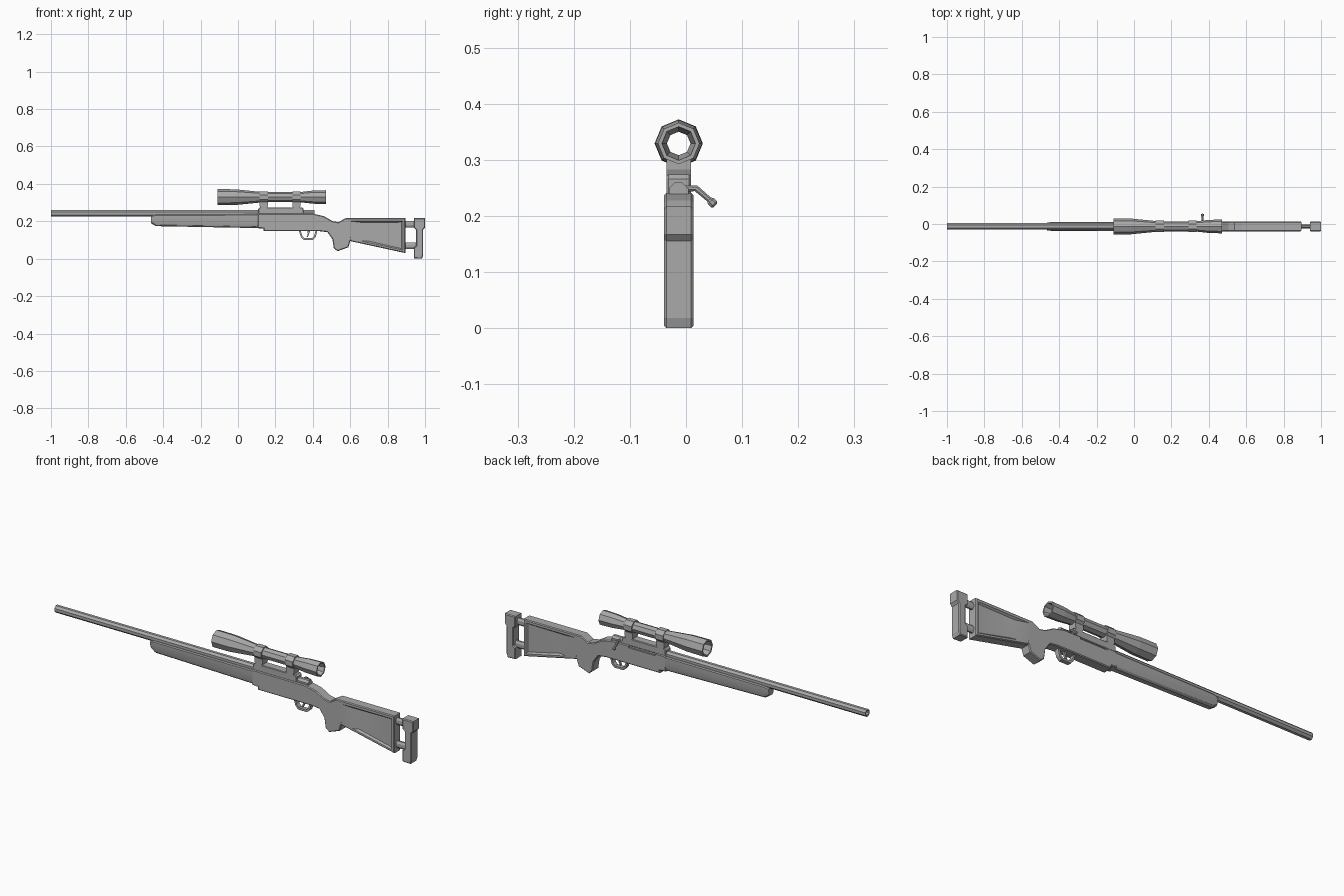
import bpy, bmesh, math
from mathutils import Vector

cube = bpy.data.objects.get("Cube")
if cube:
    bpy.data.objects.remove(cube, do_unlink=True)

Y0 = -0.013          # centre plane of the rifle
HALF = 0.026         # half width of the stock

grey = bpy.data.materials.new("plain grey")
grey.use_nodes = True
colour = (0.4, 0.4, 0.4, 1)
grey.diffuse_color = colour
grey.node_tree.nodes["Principled BSDF"].inputs["Base Color"].default_value = colour


def finish(name, bm):
    bmesh.ops.recalc_face_normals(bm, faces=bm.faces)
    mesh = bpy.data.meshes.new(name)
    bm.to_mesh(mesh)
    bm.free()
    mesh.materials.append(grey)
    ob = bpy.data.objects.new(name, mesh)
    bpy.context.collection.objects.link(ob)
    return ob


def loft(name, rings, closed=False):
    """Skin a list of equal rings; cap the ends or join them into a loop."""
    bm = bmesh.new()
    loops = [[bm.verts.new(p) for p in ring] for ring in rings]
    n = len(loops[0])
    pairs = list(zip(loops, loops[1:]))
    if closed:
        pairs.append((loops[-1], loops[0]))
    else:
        bm.faces.new(loops[0])
        bm.faces.new(loops[-1])
    for a, b in pairs:
        for i in range(n):
            j = (i + 1) % n
            bm.faces.new((a[i], a[j], b[j], b[i]))
    return finish(name, bm)


def flat_ring(pts, y):
    return [(x, Y0 + y, z) for x, z in pts]


def plate(name, pts, half, chamfer=0.0):
    """Side profile pulled across the width, with chamfered rims."""
    bm = bmesh.new()
    a = [bm.verts.new(p) for p in flat_ring(pts, -half)]
    b = [bm.verts.new(p) for p in flat_ring(pts, half)]
    bm.faces.new(a)
    bm.faces.new(b)
    n = len(pts)
    for i in range(n):
        j = (i + 1) % n
        bm.faces.new((a[i], a[j], b[j], b[i]))
    bmesh.ops.recalc_face_normals(bm, faces=bm.faces)
    if chamfer:
        rims = [e for e in bm.edges if abs(e.verts[0].co.y - e.verts[1].co.y) < 1e-6]
        bmesh.ops.bevel(bm, geom=rims, offset=chamfer, segments=1, affect='EDGES')
    return finish(name, bm)


def oct_ring(x, z, ry, rz=None, turn=0.0):
    rz = rz or ry
    angles = [turn + i * math.pi / 4 for i in range(8)]
    return [(x, Y0 + ry * math.cos(t), z + rz * math.sin(t)) for t in angles]


FLAT = math.pi / 8   # turns an octagon so a flat side is on top

# Barrel and receiver tube, with a blind bore at the muzzle
loft("barrel", [oct_ring(x, 0.242, r, turn=FLAT) for x, r in
     [(0.41, 0.0185), (-1.0, 0.0185), (-1.0, 0.012), (-0.9, 0.012)]])


# Fore-end with rounded underside and sloped nose
def fore_section(x, w, top, bottom):
    c = 0.013
    half = [(w - 0.004, top), (w, top - 0.005), (w, bottom + 2 * c),
            (w - 0.005, bottom + 0.007), (w - c, bottom)]
    pts = half + [(-y, z) for y, z in reversed(half)]
    return [(x, Y0 + y, z) for y, z in pts]


loft("fore_end", [fore_section(-0.465, 0.021, 0.230, 0.190),
                  fore_section(-0.440, 0.024, 0.236, 0.174),
                  fore_section(0.140, 0.025, 0.238, 0.163)])

# Receiver body and grip
body = plate("receiver_and_grip", [
    (0.105, 0.241), (0.40, 0.241), (0.46, 0.227), (0.505, 0.201), (0.537, 0.195),
    (0.575, 0.217), (0.584, 0.217), (0.608, 0.0925), (0.60, 0.094), (0.59, 0.061),
    (0.532, 0.040), (0.512, 0.056), (0.505, 0.104), (0.478, 0.142), (0.436, 0.147),
    (0.137, 0.147), (0.137, 0.161), (0.105, 0.163)], HALF, 0.004)

# Ejection port cut into the left-hand top edge of the receiver
bpy.ops.mesh.primitive_cube_add(size=1, location=(0.235, 0.015, 0.238))
cutter = bpy.context.object
cutter.name = "port_cutter"
cutter.scale = (0.15, 0.022, 0.018)
cutter.hide_render = True
cut = body.modifiers.new("port", 'BOOLEAN')
cut.operation = 'DIFFERENCE'
cut.object = cutter
cut.solver = 'EXACT'
bpy.context.view_layer.objects.active = body
bpy.ops.object.modifier_apply(modifier=cut.name)
bpy.data.objects.remove(cutter, do_unlink=True)

# Butt with a sunken panel on each side
outer = [(0.575, 0.217), (0.895, 0.217), (0.895, 0.030), (0.600, 0.094)]
rim = [(0.579, 0.213), (0.891, 0.213), (0.891, 0.035), (0.604, 0.097)]
panel = [(0.598, 0.201), (0.881, 0.201), (0.881, 0.046), (0.660, 0.094)]
floor = [(0.670, 0.193), (0.874, 0.195), (0.874, 0.054), (0.695, 0.095)]
layers = [(floor, 0.017), (panel, HALF), (rim, HALF), (outer, HALF - 0.004)]
loft("butt", [flat_ring(p, y) for p, y in layers] +
     [flat_ring(p, -y) for p, y in reversed(layers)])

# Adjustable butt pad on two rods
plate("butt_pad", [
    (0.94, 0.217), (1.0, 0.217), (1.0, 0.167), (0.99, 0.155), (0.99, 0.018),
    (0.984, 0.0), (0.94, 0.002), (0.94, 0.058), (0.952, 0.068), (0.952, 0.155),
    (0.94, 0.165)], HALF, 0.004)
for name, z in (("upper_pad_rod", 0.185), ("lower_pad_rod", 0.069)):
    loft(name, [oct_ring(x, z, 0.011, 0.019, FLAT) for x in (0.885, 0.96)])

# Trigger guard and trigger
guard_out = [(0.325, 0.152), (0.335, 0.118), (0.350, 0.100), (0.400, 0.100),
             (0.415, 0.114), (0.425, 0.152)]
guard_in = [(0.335, 0.149), (0.344, 0.122), (0.355, 0.110), (0.395, 0.110),
            (0.406, 0.120), (0.415, 0.149)]
loft("trigger_guard", [flat_ring(guard_out, -0.011), flat_ring(guard_out, 0.011),
                       flat_ring(guard_in, 0.011), flat_ring(guard_in, -0.011)], True)
plate("trigger", [(0.372, 0.152), (0.386, 0.152), (0.380, 0.130), (0.372, 0.114),
                  (0.367, 0.116), (0.373, 0.132)], 0.005)

# Scope: hollow see-through tube
SZ = 0.329
scope_profile = [(-0.110, 0.043), (-0.015, 0.042), (0.135, 0.027), (0.330, 0.027),
                 (0.400, 0.035), (0.470, 0.037), (0.470, 0.030), (0.420, 0.021),
                 (0.000, 0.021), (-0.110, 0.035)]
loft("scope", [oct_ring(x, SZ, r) for x, r in scope_profile], True)

# Scope rail, posts and clamp rings
plate("scope_rail", [(0.108, 0.238), (0.108, 0.266), (0.116, 0.274), (0.342, 0.274),
                     (0.350, 0.266), (0.350, 0.238)], 0.0215, 0.003)
for side, x in (("front", 0.1375), ("rear", 0.3125)):
    h = 0.022
    loft(side + "_clamp_ring", [oct_ring(x + dx, SZ, r, turn=FLAT) for dx, r in
         [(-h, 0.033), (h, 0.033), (h, 0.024), (-h, 0.024)]], True)
    plate(side + "_scope_post", [(x - 0.017, 0.270), (x + 0.017, 0.270),
          (x + h, 0.283), (x + h, 0.304), (x - h, 0.304), (x - h, 0.283)], 0.0215)


# Bolt handle bent out and down to a knob on the left side
def rod(name, path, radii):
    rings = []
    for i, p in enumerate(path):
        d = (Vector(path[min(i + 1, len(path) - 1)]) - Vector(path[max(i - 1, 0)])).normalized()
        u = Vector((1, 0, 0))
        v = d.cross(u)
        ts = [FLAT + k * math.pi / 4 for k in range(8)]
        rings.append([Vector(p) + radii[i] * (u * math.cos(t) + v * math.sin(t)) for t in ts])
    return loft(name, rings)


X = 0.366
rod("bolt_handle", [(X, -0.010, 0.249), (X, 0.018, 0.249), (X, 0.046, 0.225)],
    [0.006, 0.006, 0.005])
rod("bolt_knob", [(X, 0.041, 0.229), (X, 0.044, 0.2265), (X, 0.050, 0.2205), (X, 0.052, 0.2185)],
    [0.005, 0.008, 0.008, 0.005])

# Soften the sunken panels and grip, keeping hard edges
for name in ("butt", "fore_end", "bolt_knob"):
    bpy.ops.object.select_all(action='DESELECT')
    ob = bpy.data.objects[name]
    ob.select_set(True)
    bpy.context.view_layer.objects.active = ob
    bpy.ops.object.shade_smooth_by_angle(angle=math.radians(30))
